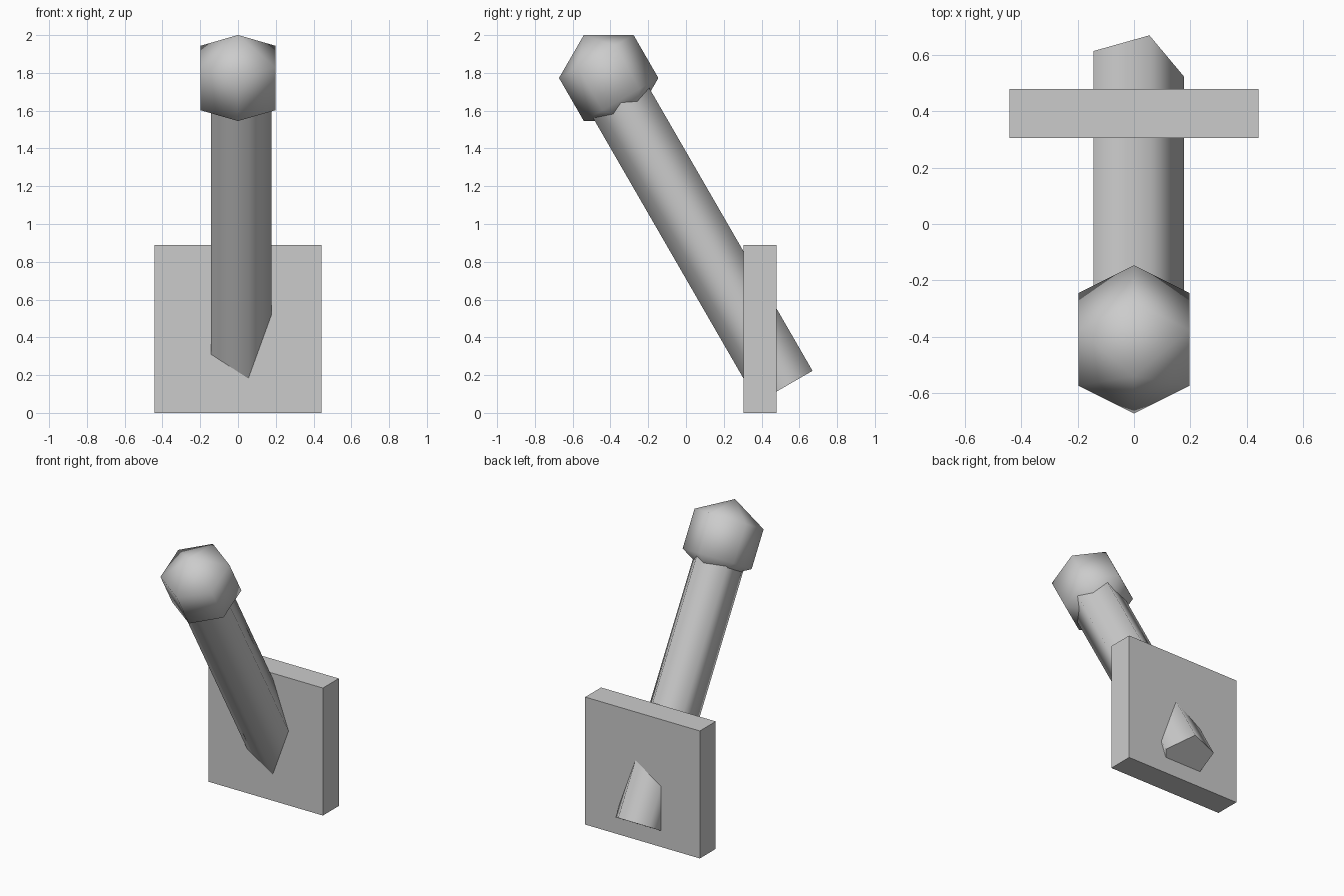
import bpy
import bmesh
from math import radians, sin, cos, pi
from mathutils import Matrix, Vector

default = bpy.data.objects.get("Cube")
if default:
    bpy.data.objects.remove(default, do_unlink=True)

grey = bpy.data.materials.new("plain_grey")
grey.use_nodes = True
colour = (0.6, 0.6, 0.6, 1)
grey.diffuse_color = colour
grey.node_tree.nodes["Principled BSDF"].inputs["Base Color"].default_value = colour

# Local frame of the leaning arm: z runs along the arm, x stays level
LEAN = Matrix.Rotation(radians(30), 4, 'X')


def finish(name, bm):
    bmesh.ops.recalc_face_normals(bm, faces=bm.faces)
    mesh = bpy.data.meshes.new(name)
    bm.to_mesh(mesh)
    bm.free()
    mesh.materials.append(grey)
    obj = bpy.data.objects.new(name, mesh)
    bpy.context.collection.objects.link(obj)
    bpy.ops.object.select_all(action='DESELECT')
    obj.select_set(True)
    bpy.context.view_layer.objects.active = obj
    bpy.ops.object.shade_smooth_by_angle(angle=radians(80))
    return obj


def turned(name, sides, phase, offset, profile):
    """Low-sided turned solid; profile holds (radius, distance along arm)."""
    bm = bmesh.new()
    rings = []
    for radius, along in profile:
        ring = []
        for i in range(sides if radius else 1):
            a = phase + 2 * pi * i / sides
            p = Vector((radius * cos(a), offset + radius * sin(a), along))
            ring.append(bm.verts.new(LEAN @ p))
        rings.append(ring)
    for low, high in zip(rings, rings[1:]):
        for i in range(sides):
            j = (i + 1) % sides
            corners = [low[i % len(low)], low[j % len(low)],
                       high[j % len(high)], high[i % len(high)]]
            bm.faces.new(list(dict.fromkeys(corners)))
    for ring in (rings[0], rings[-1]):
        if len(ring) > 1:
            bm.faces.new(ring)
    return finish(name, bm)


# Square backing plate
bm = bmesh.new()
bmesh.ops.create_cube(bm, size=1, matrix=Matrix.Translation((0, 0.392, 0.445))
                      @ Matrix.Diagonal((0.885, 0.175, 0.89, 1)))
finish("wall_plate", bm)

# Five-sided arm passing through the plate
turned("arm", 5, 0, 0.523, [(0.177, -0.142), (0.177, 1.72)])

# Six-sided round knob at the upper end
R = 0.263
turned("knob", 6, pi / 2, 0.532,
       [(R * sin(a), 1.74 - R * cos(a)) if 0 < a < pi else (0, 1.74 - R * cos(a))
        for a in (0, pi / 3, 2 * pi / 3, pi)])
